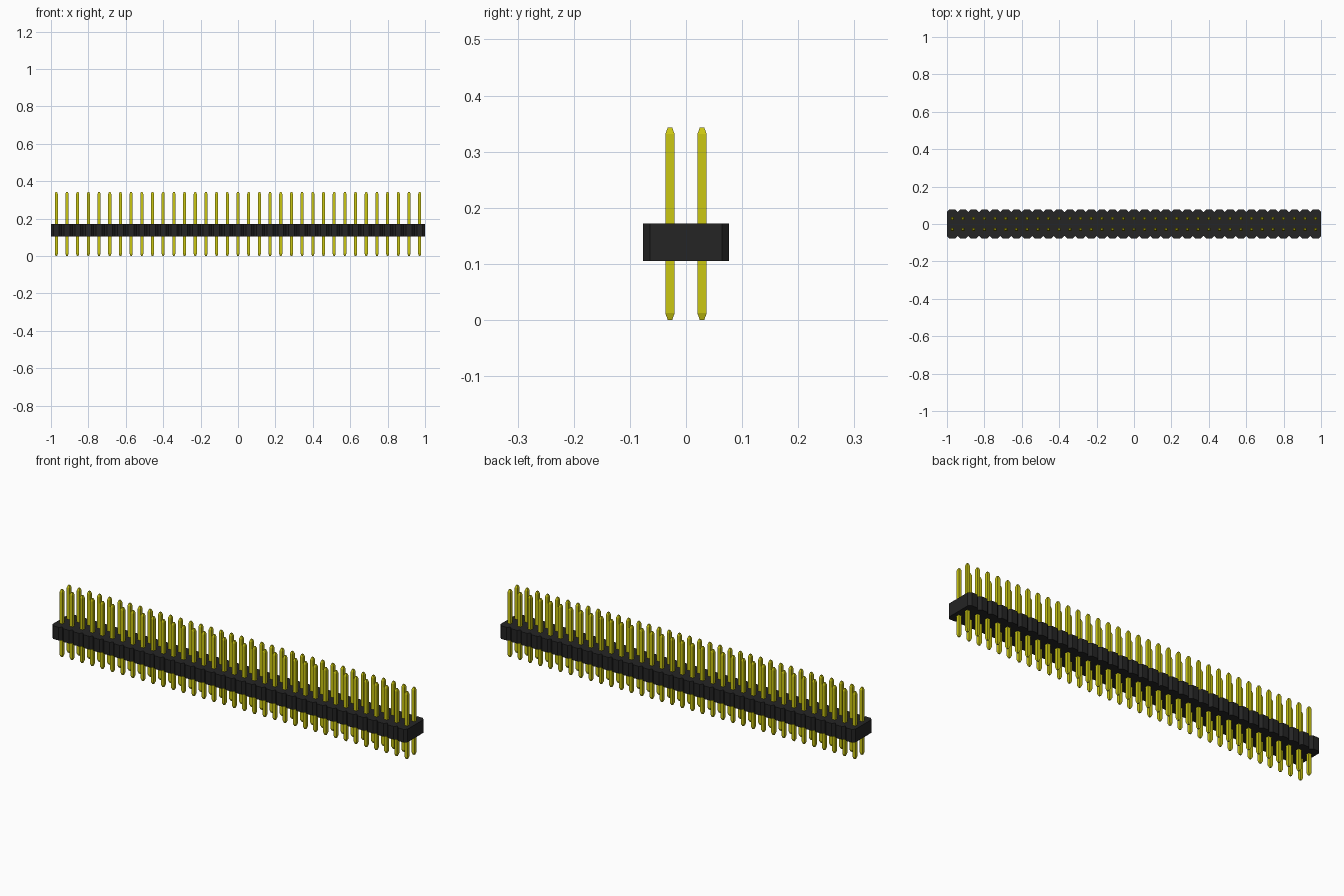
import bpy
import bmesh

if "Cube" in bpy.data.objects:
    bpy.data.objects.remove(bpy.data.objects["Cube"], do_unlink=True)

COLUMNS = 35
PITCH = 2 / COLUMNS
HALF = PITCH / 2
DEPTH = 0.077          # half depth of the housing
CHAMFER = 0.013
BASE, TOP = 0.105, 0.172
HEIGHT = 0.343


def material(name, color):
    mat = bpy.data.materials.new(name)
    mat.use_nodes = True
    mat.diffuse_color = color
    mat.node_tree.nodes["Principled BSDF"].inputs["Base Color"].default_value = color
    return mat


def make_object(name, bm, mat):
    bmesh.ops.recalc_face_normals(bm, faces=bm.faces)
    mesh = bpy.data.meshes.new(name)
    bm.to_mesh(mesh)
    bm.free()
    mesh.materials.append(mat)
    obj = bpy.data.objects.new(name, mesh)
    bpy.context.collection.objects.link(obj)
    return obj


black = material("black plastic", (0.018, 0.018, 0.018, 1))
gold = material("yellow metal", (0.6, 0.57, 0.006, 1))

# Housing: one outline with a V notch between neighbouring columns
front = [(-1, -DEPTH + CHAMFER)]
for i in range(COLUMNS):
    x = -1 + i * PITCH
    front += [(x + CHAMFER, -DEPTH), (x + PITCH - CHAMFER, -DEPTH),
              (x + PITCH, -DEPTH + CHAMFER)]
outline = front + [(x, -y) for x, y in reversed(front)]
bm = bmesh.new()
face = bm.faces.new([bm.verts.new((x, y, BASE)) for x, y in outline])
result = bmesh.ops.extrude_face_region(bm, geom=[face], use_keep_orig=True)
moved = [v for v in result["geom"] if isinstance(v, bmesh.types.BMVert)]
bmesh.ops.translate(bm, verts=moved, vec=(0, 0, TOP - BASE))
make_object("housing", bm, black)

# Pins: square rods with a blunt taper at both ends
PIN, TIP, TAPER = 0.0083, 0.004, 0.012
sections = [(0, TIP), (TAPER, PIN), (HEIGHT - TAPER, PIN), (HEIGHT, TIP)]


def add_pin(bm, x, y):
    rings = [[bm.verts.new((x + sx * r, y + sy * r, z))
              for sx, sy in ((-1, -1), (1, -1), (1, 1), (-1, 1))]
             for z, r in sections]
    for low, high in zip(rings, rings[1:]):
        for k in range(4):
            n = (k + 1) % 4
            bm.faces.new((low[k], low[n], high[n], high[k]))
    bm.faces.new(rings[0][::-1])
    bm.faces.new(rings[-1])


for name, y in (("front_pins", -HALF), ("back_pins", HALF)):
    bm = bmesh.new()
    for i in range(COLUMNS):
        add_pin(bm, -1 + HALF + i * PITCH, y)
    make_object(name, bm, gold)
